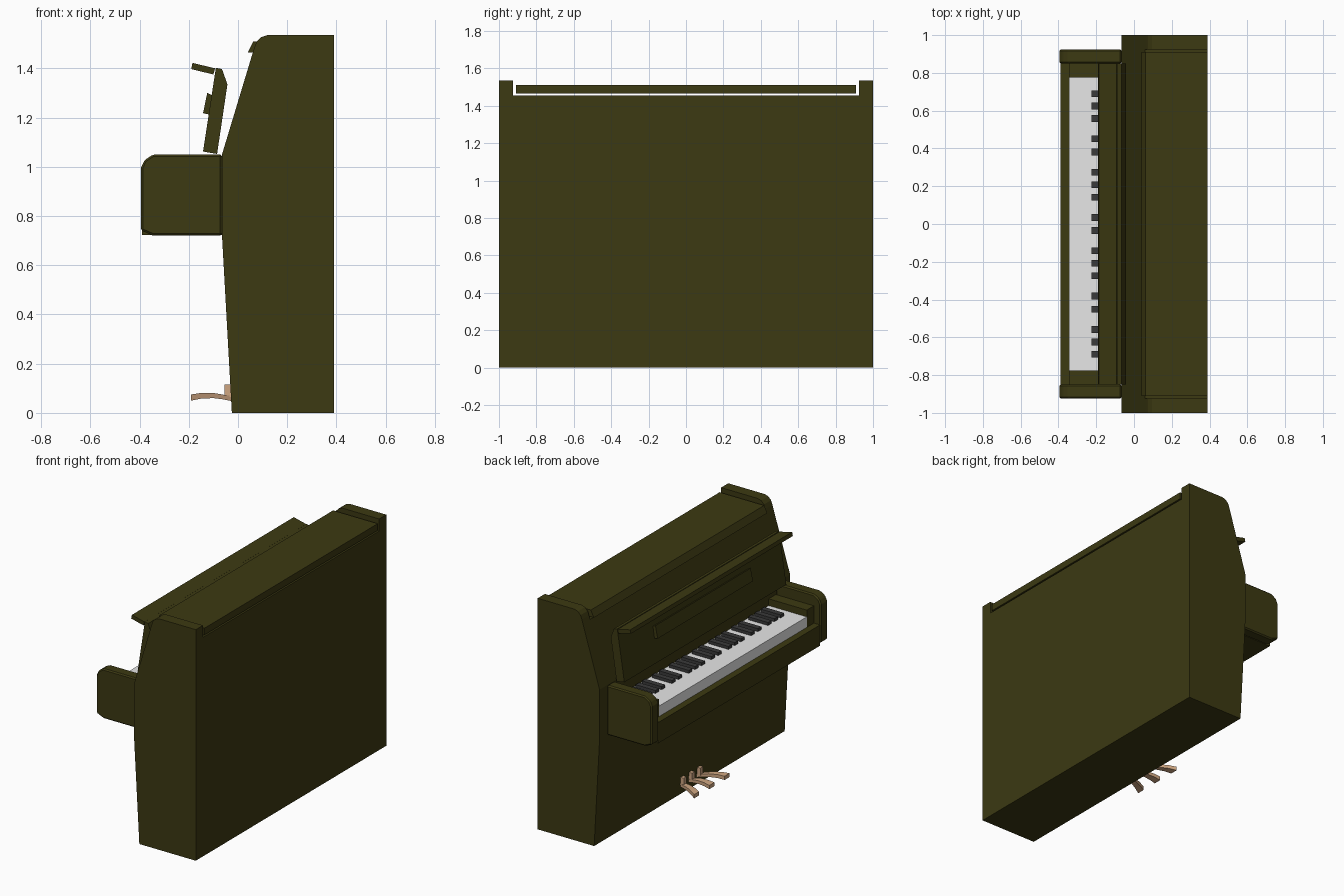
import bpy, bmesh

if "Cube" in bpy.data.objects:
    bpy.data.objects.remove(bpy.data.objects["Cube"])


def material(name, rgb):
    m = bpy.data.materials.new(name)
    m.diffuse_color = (*rgb, 1)
    m.use_nodes = True
    m.node_tree.nodes["Principled BSDF"].inputs["Base Color"].default_value = m.diffuse_color
    return m


WOOD = material("dark olive wood", (0.045, 0.041, 0.006))
WHITE = material("key white", (0.8, 0.8, 0.8))
BLACK = material("key black", (0.042, 0.042, 0.042))
BRASS = material("pedal bronze", (0.62, 0.38, 0.22))


def prism(name, profile, y0, y1, mat, bevel=0):
    """Extrude an (x, z) outline from y0 to y1."""
    bm = bmesh.new()
    face = bm.faces.new([bm.verts.new((x, y0, z)) for x, z in profile])
    ext = bmesh.ops.extrude_face_region(bm, geom=[face])
    moved = [v for v in ext["geom"] if isinstance(v, bmesh.types.BMVert)]
    bmesh.ops.translate(bm, verts=moved, vec=(0, y1 - y0, 0))
    bmesh.ops.recalc_face_normals(bm, faces=bm.faces)
    me = bpy.data.meshes.new(name)
    bm.to_mesh(me)
    bm.free()
    me.materials.append(mat)
    ob = bpy.data.objects.new(name, me)
    bpy.context.collection.objects.link(ob)
    if bevel:
        mod = ob.modifiers.new("bevel", 'BEVEL')
        mod.width = bevel
        mod.segments = 1
    return ob


def box(name, x0, x1, y0, y1, z0, z1, mat, bevel=0):
    return prism(name, [(x0, z0), (x1, z0), (x1, z1), (x0, z1)], y0, y1, mat, bevel)


# Case: side outline with a notch for the lid between the two ends
case = prism("case", [(-0.025, 0), (0.39, 0), (0.39, 1.535), (0.12, 1.535),
                      (0.095, 1.527), (0.075, 1.507), (0.065, 1.48),
                      (-0.065, 1.05), (-0.065, 0.72)], -1, 1, WOOD)
cutter = box("lid_notch_cutter", -0.2, 0.6, -0.925, 0.925, 1.455, 1.7, WOOD)
cutter.hide_render = True
cutter.hide_set(True)
cut = case.modifiers.new("notch", 'BOOLEAN')
cut.operation = 'DIFFERENCE'
cut.solver = 'EXACT'
cut.object = cutter

# Lid lying in the notch
prism("lid", [(0.04, 1.465), (0.39, 1.465), (0.39, 1.51), (0.062, 1.51)],
      -0.91, 0.91, WOOD)

# Key bed, arms and end blocks
box("key_bed", -0.39, -0.065, -0.85, 0.85, 0.722, 0.86, WOOD)
arm = [(-0.345, 0.72), (-0.065, 0.72), (-0.065, 1.05), (-0.345, 1.05),
       (-0.38, 1.027), (-0.395, 0.995), (-0.395, 0.742)]
for side, s in (("left", -1), ("right", 1)):
    y0, y1 = sorted((s * 0.85, s * 0.925))
    prism(f"arm_{side}", arm, y0, y1, WOOD, 0.008)
    y0, y1 = sorted((s * 0.775, s * 0.85))
    box(f"key_end_block_{side}", -0.345, -0.065, y0, y1, 0.86, 0.975, WOOD)

# Keyboard: white slab, black keys in alternating groups of three and two
box("white_keys", -0.345, -0.065, -0.775, 0.775, 0.86, 0.93, WHITE)
for i in range(7):
    centre = (i - 3) * 0.208
    offsets = (-0.035, 0.035) if i % 2 else (-0.066, 0, 0.066)
    if i == 3:
        offsets = (-0.035, 0.035)
    for o in offsets:
        y = centre + o
        box("black_key", -0.225, -0.08, y - 0.018, y + 0.018, 0.93, 0.95, BLACK)

# Music desk with top shelf and book ledge
prism("music_desk", [(-0.142, 1.062), (-0.085, 1.052), (-0.043, 1.335),
                     (-0.065, 1.397), (-0.09, 1.402)], -0.85, 0.85, WOOD)
prism("music_shelf", [(-0.19, 1.397), (-0.10, 1.375), (-0.093, 1.4),
                      (-0.185, 1.422)], -0.85, 0.85, WOOD)
prism("book_ledge", [(-0.142, 1.218), (-0.116, 1.212), (-0.104, 1.29),
                     (-0.125, 1.30)], -0.5, 0.5, WOOD)

# Pedals: arched levers, the outer two splayed, each with a small upright
lever = [(-0.19, 0.05), (-0.15, 0.058), (-0.10, 0.06), (-0.06, 0.055), (-0.02, 0.047),
         (-0.02, 0.068), (-0.06, 0.074), (-0.10, 0.081), (-0.15, 0.081), (-0.19, 0.075)]
for i in (-1, 0, 1):
    ped = prism("pedal", lever, -1, 1, BRASS)
    for v in ped.data.vertices:
        t = (-0.02 - v.co.x) / 0.17
        v.co.y = i * (0.08 + 0.08 * t) + v.co.y * (0.014 + 0.012 * t)
    y = i * 0.088
    box("pedal_upright", -0.055, -0.027, y - 0.014, y + 0.014, 0.065, 0.115, BRASS)
